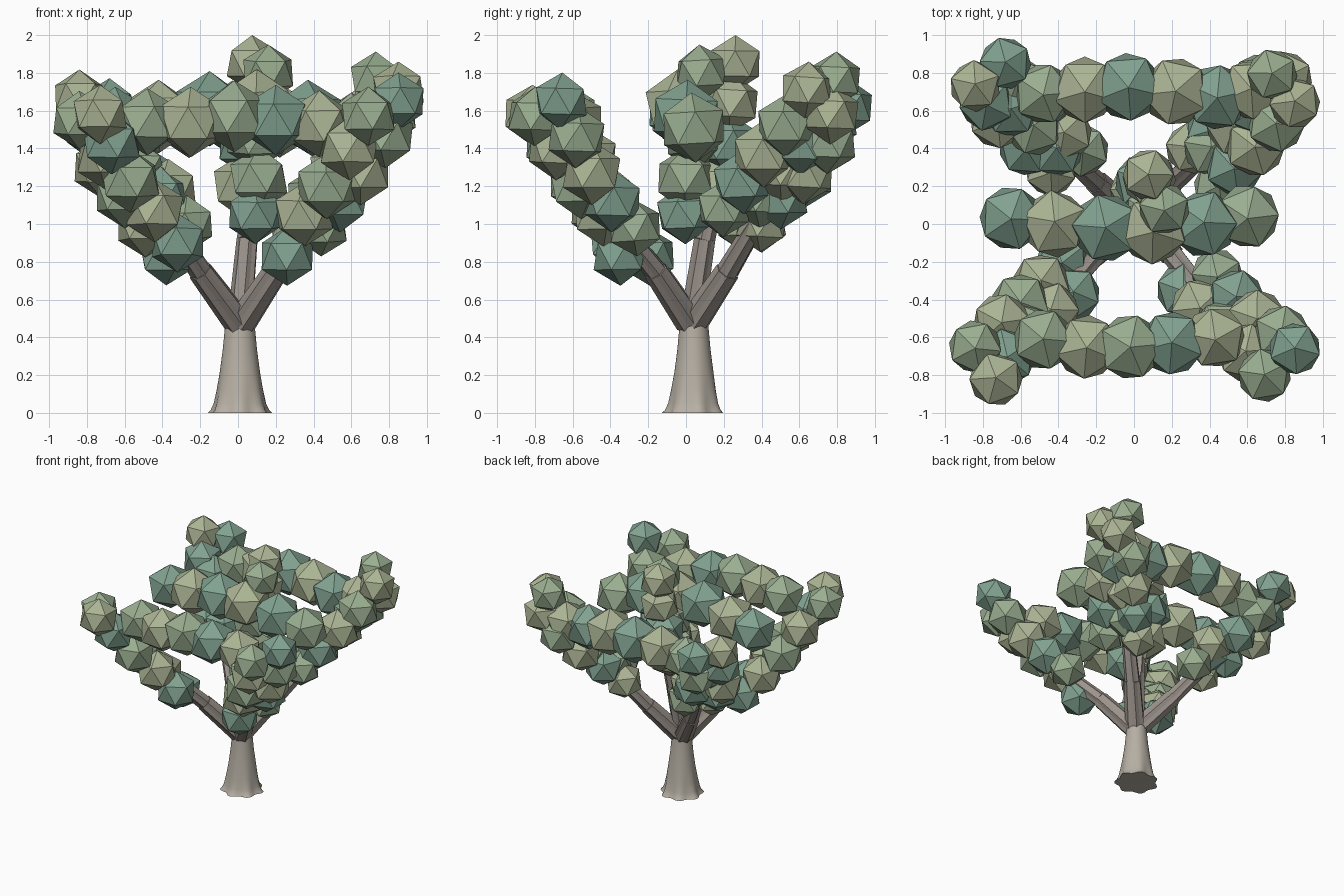
import bpy, bmesh, math, random
from mathutils import Vector, Matrix

if "Cube" in bpy.data.objects:
    bpy.data.objects.remove(bpy.data.objects["Cube"])

random.seed(4)


def material(name, rgb):
    m = bpy.data.materials.new(name)
    m.diffuse_color = (*rgb, 1)
    m.use_nodes = True
    m.node_tree.nodes["Principled BSDF"].inputs["Base Color"].default_value = m.diffuse_color
    return m


GREENS = [material("leaf_dark", (0.22, 0.36, 0.28)),
          material("leaf_mid", (0.32, 0.42, 0.28)),
          material("leaf_light", (0.41, 0.46, 0.30))]
TRUNK = material("trunk_bark", (0.47, 0.43, 0.37))
BRANCH = material("branch_bark", (0.33, 0.29, 0.26))


def finish(bm, name, mats):
    me = bpy.data.meshes.new(name)
    bmesh.ops.recalc_face_normals(bm, faces=bm.faces)
    bm.to_mesh(me)
    bm.free()
    ob = bpy.data.objects.new(name, me)
    for m in mats:
        me.materials.append(m)
    bpy.context.collection.objects.link(ob)
    return ob


def skin(rings, name, mat):
    """Closed tube through a list of point rings."""
    bm = bmesh.new()
    vs = [[bm.verts.new(p) for p in r] for r in rings]
    n = len(vs[0])
    for a, b in zip(vs, vs[1:]):
        for i in range(n):
            j = (i + 1) % n
            bm.faces.new((a[i], a[j], b[j], b[i]))
    bm.faces.new(vs[0][::-1])
    bm.faces.new(vs[-1])
    return finish(bm, name, [mat])


def clumps(name, points, radius, bulge=0.0):
    """Chain of upright icosahedra, larger by bulge at mid chain."""
    bm = bmesh.new()
    shade = random.randrange(3)
    for i, p in enumerate(points):
        r = radius + bulge * math.sin(math.pi * i / (len(points) - 1))
        spin = Matrix.Rotation(random.uniform(0, 6.28), 4, 'Z')
        tilt = Matrix.Rotation(random.uniform(-0.08, 0.08), 4, 'X')
        before = set(bm.faces)
        bmesh.ops.create_icosphere(bm, subdivisions=1, radius=r,
                                   matrix=Matrix.Translation(p) @ tilt @ spin)
        for f in set(bm.faces) - before:
            f.material_index = shade
        shade = (shade + random.choice((1, 2))) % 3
    finish(bm, name, GREENS)


def branch(name, path, radii):
    """Ridged limb, each segment thinner than the last."""
    for k, (a, b) in enumerate(zip(path, path[1:])):
        a, b = Vector(a), Vector(b)
        rot = (b - a).to_track_quat('Z', 'Y')
        rings = []
        for c, s in ((a, 1.0), (b, 0.85)):
            rings.append([c + rot @ Vector((math.cos(t), math.sin(t), 0))
                          * radii[k] * s * (1 if i % 2 else 0.86)
                          for i, t in enumerate(i * math.tau / 14 for i in range(14))])
        skin(rings, f"{name}_{k + 1}", BRANCH)


# trunk with a flared, wavy root base
rings = []
for z, r, wave in ((0, .16, .014), (.015, .148, .01), (.05, .135, .006), (.12, .122, .003),
                   (.22, .106, 0), (.34, .09, 0), (.46, .079, 0), (.5, .076, 0)):
    rings.append([(0.01 + (r + wave * math.sin(7 * t)) * math.cos(t),
                   0.042 + (r + wave * math.sin(7 * t)) * math.sin(t) * .97, z)
                  for t in (i * math.tau / 40 for i in range(40))])
trunk = skin(rings, "trunk", TRUNK)
bpy.context.view_layer.objects.active = trunk
trunk.select_set(True)
bpy.ops.object.shade_smooth_by_angle(angle=math.radians(40))

# four corner branches and the central one
for sx, side in ((-1, "left"), (1, "right")):
    for sy, end in ((-1, "front"), (1, "back")):
        branch(f"branch_{end}_{side}",
               [(.01 + .01 * sx, .03 + .01 * sy, .48), (.2 * sx, .03 + .19 * sy, .75),
                (.38 * sx, .38 * sy, 1.02), (.72 * sx, .7 * sy, 1.5)],
               (.078, .06, .035))
branch("branch_centre", [(.01, .03, .47), (.05, .1, .92), (.08, .18, 1.3), (.1, .2, 1.75)],
       (.068, .056, .035))

# foliage on the corner branches: an outer and an inner chain each
clumps("foliage_front_left_outer", [(-.38, -.2, .83), (-.49, -.31, .99), (-.6, -.42, 1.15),
                                    (-.7, -.52, 1.35), (-.84, -.65, 1.55)], .155, .018)
clumps("foliage_front_left_inner", [(-.32, -.37, .9), (-.44, -.46, 1.07), (-.57, -.57, 1.23),
                                    (-.67, -.7, 1.43), (-.73, -.82, 1.58)], .157, .014)
clumps("foliage_front_right_outer", [(.44, -.27, .98), (.54, -.39, 1.12), (.65, -.5, 1.27),
                                     (.78, -.58, 1.46), (.85, -.66, 1.65)], .152, .018)
clumps("foliage_front_right_inner", [(.26, -.35, .83), (.35, -.44, 1.05), (.47, -.56, 1.2),
                                     (.59, -.68, 1.4), (.69, -.8, 1.57)], .157, .018)
clumps("foliage_back_left_outer", [(-.44, .28, 1.01), (-.57, .4, 1.14), (-.72, .55, 1.3),
                                   (-.78, .64, 1.5), (-.84, .73, 1.67)], .148, .018)
clumps("foliage_back_left_inner", [(-.27, .39, 1.0), (-.37, .48, 1.18), (-.5, .62, 1.25),
                                   (-.62, .74, 1.42), (-.68, .85, 1.62)], .152, .018)
clumps("foliage_back_right_outer", [(.45, .2, 1.08), (.53, .3, 1.22), (.64, .41, 1.37),
                                    (.75, .53, 1.52), (.85, .64, 1.71)], .15, .026)
clumps("foliage_back_right_inner", [(.3, .4, 1.0), (.42, .5, 1.13), (.54, .63, 1.27),
                                    (.66, .75, 1.43), (.8, .77, 1.58), (.73, .79, 1.765)], .148, .018)

# foliage wrapped along the back branches between the two chains
for sx, side in ((-1, "left"), (1, "right")):
    clumps(f"foliage_back_{side}_core", [(sx * .41, .4, 1.14), (sx * .53, .51, 1.28),
                                         (sx * .65, .61, 1.42)], .165)

# three foliage rows running across the crown
clumps("foliage_row_front", [(-.48, -.61, 1.54), (-.25, -.65, 1.54), (-.02, -.65, 1.57),
                             (.2, -.63, 1.55), (.43, -.6, 1.53)], .178, .012)
clumps("foliage_row_middle", [(-.65, .03, 1.54), (-.42, 0, 1.57), (-.15, -.02, 1.61),
                              (.1, -.03, 1.62), (.37, 0, 1.57), (.6, .04, 1.51)], .186, .014)
clumps("foliage_row_back", [(-.48, .69, 1.51), (-.26, .71, 1.54), (-.03, .725, 1.56),
                            (.22, .7, 1.55), (.44, .67, 1.52), (.62, .71, 1.53)], .178, .022)

# foliage around the central branch
clumps("foliage_centre", [(.09, -.01, 1.05), (.11, 0, 1.24), (.03, .17, 1.2),
                          (.1, .05, 1.46), (.05, .22, 1.42), (.08, .24, 1.64)], .157, .02)
clumps("foliage_top", [(.075, .26, 1.85), (.16, .08, 1.8)], .15)
